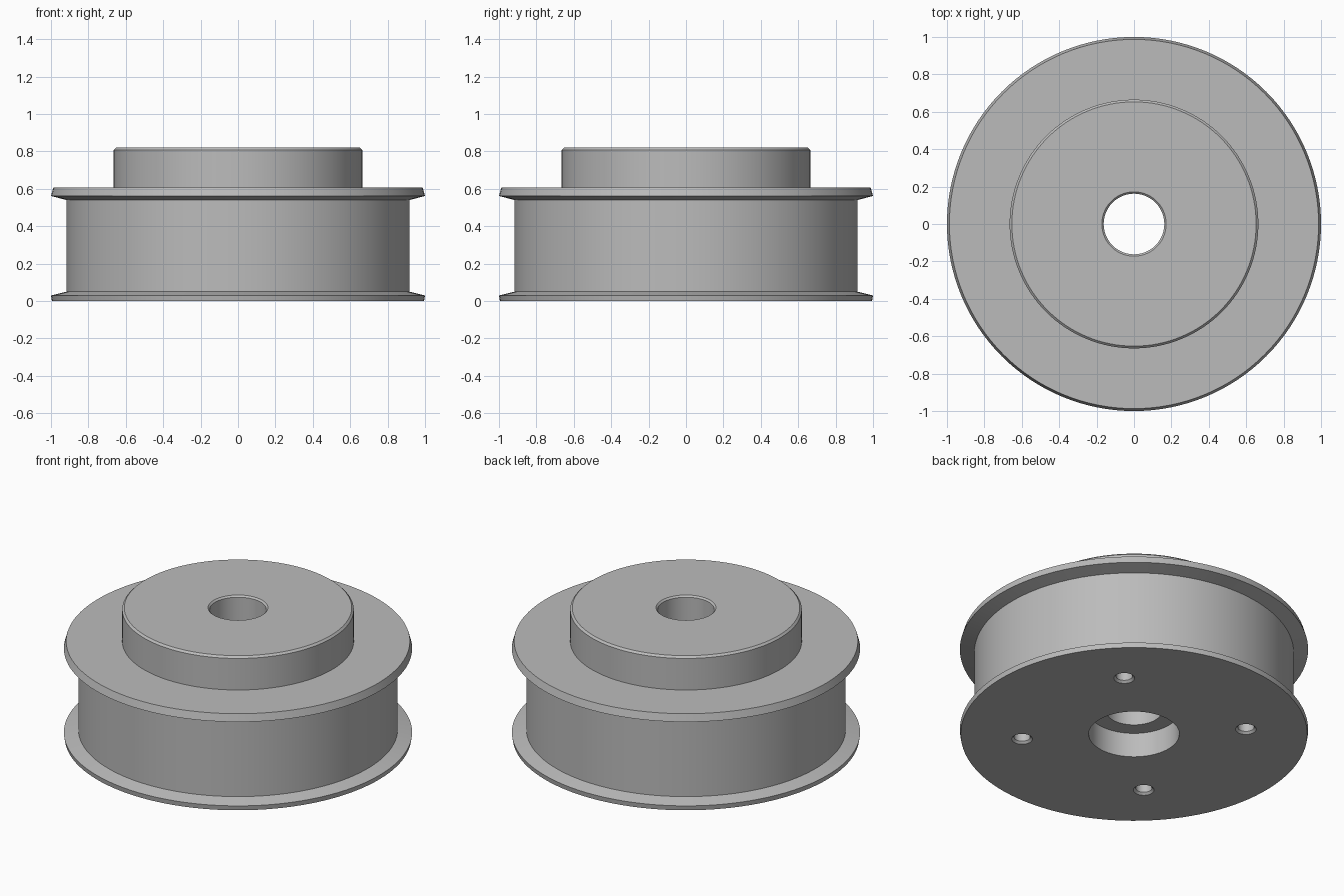
import bpy
import bmesh
import math

cube = bpy.data.objects.get("Cube")
if cube:
    bpy.data.objects.remove(cube)

metal = bpy.data.materials.new("grey metal")
metal.use_nodes = True
GREY = (0.5, 0.5, 0.5, 1.0)
metal.diffuse_color = GREY
metal.node_tree.nodes["Principled BSDF"].inputs["Base Color"].default_value = GREY


def lathe(name, profile, steps):
    """Spin a closed (radius, height) outline around the z axis."""
    bm = bmesh.new()
    verts = [bm.verts.new((r, 0, z)) for r, z in profile]
    edges = [bm.edges.new((a, b)) for a, b in zip(verts, verts[1:] + verts[:1])]
    bmesh.ops.spin(bm, geom=verts + edges, cent=(0, 0, 0), axis=(0, 0, 1),
                   angle=math.tau, steps=steps, use_duplicate=False)
    bmesh.ops.remove_doubles(bm, verts=bm.verts, dist=1e-5)
    bmesh.ops.recalc_face_normals(bm, faces=bm.faces)
    mesh = bpy.data.meshes.new(name)
    bm.to_mesh(mesh)
    bm.free()
    mesh.materials.append(metal)
    obj = bpy.data.objects.new(name, mesh)
    bpy.context.collection.objects.link(obj)
    return obj


# Wheel body: counterbore, lower flange, drum, upper flange, hub, bore
wheel = lathe("flanged_wheel", [
    (0.26, 0.0), (0.995, 0.0), (1.0, 0.03), (0.917, 0.05),
    (0.917, 0.54), (1.0, 0.562), (0.987, 0.608), (0.665, 0.608),
    (0.665, 0.808), (0.653, 0.82), (0.172, 0.82), (0.162, 0.81),
    (0.162, 0.155), (0.26, 0.155),
], 128)


def hole_cutter(angle):
    """Blind round hole with a chamfered mouth on the underside."""
    bm = bmesh.new()
    rings = []
    for r, z in [(0.062, -0.01), (0.06, 0.0), (0.047, 0.013), (0.047, 0.3)]:
        rings.append([bm.verts.new((r * math.cos(math.tau * i / 32),
                                    r * math.sin(math.tau * i / 32), z))
                      for i in range(32)])
    for low, high in zip(rings, rings[1:]):
        for i in range(32):
            j = (i + 1) % 32
            bm.faces.new((low[i], low[j], high[j], high[i]))
    bm.faces.new(rings[0][::-1])
    bm.faces.new(rings[-1])
    mesh = bpy.data.meshes.new("hole_cutter")
    bm.to_mesh(mesh)
    bm.free()
    mesh.materials.append(metal)
    obj = bpy.data.objects.new("hole_cutter", mesh)
    obj.location = (0.645 * math.cos(angle), 0.645 * math.sin(angle), 0)
    obj.hide_render = True
    bpy.context.collection.objects.link(obj)
    return obj


# Four screw holes in the underside
bpy.ops.object.select_all(action="DESELECT")
wheel.select_set(True)
bpy.context.view_layer.objects.active = wheel
for k in range(4):
    cutter = hole_cutter(math.radians(45 + 90 * k))
    cut = wheel.modifiers.new("screw_hole", "BOOLEAN")
    cut.operation = "DIFFERENCE"
    cut.solver = "EXACT"
    cut.object = cutter
    bpy.context.view_layer.update()
    bpy.ops.object.modifier_apply(modifier=cut.name)
    bpy.data.objects.remove(cutter)

# Smooth round walls, crisp rims
bpy.ops.object.shade_smooth_by_angle(angle=math.radians(12))
